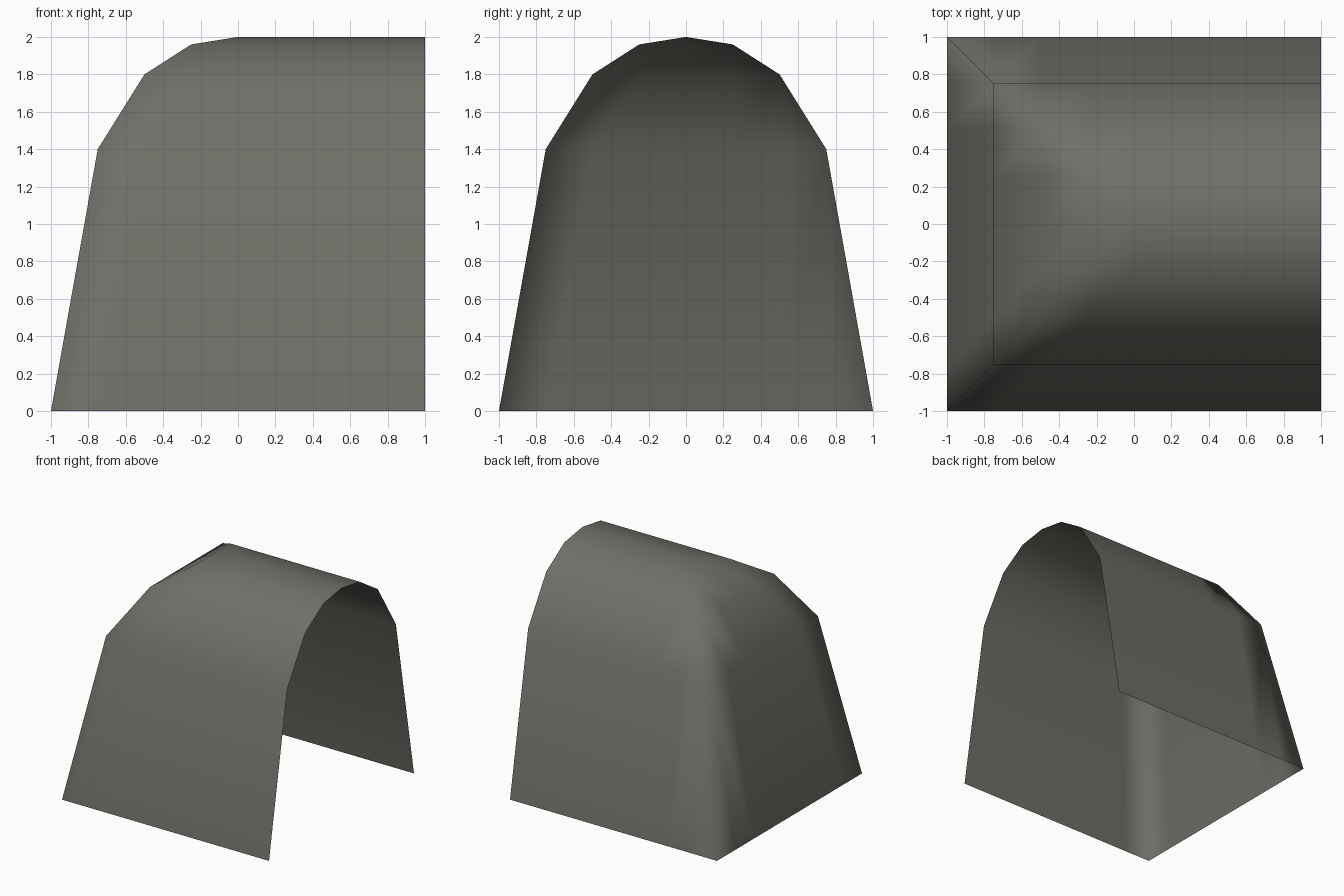
import bpy, bmesh

if "Cube" in bpy.data.objects:
    bpy.data.objects.remove(bpy.data.objects["Cube"])

# Height of the shell for each distance step out from the ridge
PROFILE = [2.0, 1.96, 1.8, 1.4, 0.0]


def reach(co):
    # distance from the ridge line: a vault along x, hipped at the left end
    return max(abs(co.y), -co.x, 0.0)


# Vaulted shell: a flat grid lifted by the profile, open at the right and below
bm = bmesh.new()
bmesh.ops.create_grid(bm, x_segments=8, y_segments=8, size=1)

# Fold the quads that sit on the two hip lines along the hip
for f in list(bm.faces):
    c = f.calc_center_median()
    if c.x < 0 and abs(abs(c.y) + c.x) < 0.01:
        hip = [v for v in f.verts if abs(abs(v.co.y) + v.co.x) < 0.01]
        bmesh.utils.face_split(f, hip[0], hip[1])

for v in bm.verts:
    v.co.z = PROFILE[round(reach(v.co) * 4)]
for f in bm.faces:
    f.smooth = True
    f.normal_update()
    if f.normal.z < 0:
        f.normal_flip()

mesh = bpy.data.meshes.new("vaulted_shell")
bm.to_mesh(mesh)
bm.free()
shell = bpy.data.objects.new("vaulted_shell", mesh)
bpy.context.collection.objects.link(shell)

# One grey colour all over
grey = bpy.data.materials.new("warm_grey")
grey.diffuse_color = (0.16, 0.162, 0.139, 1)
grey.use_nodes = True
grey.node_tree.nodes["Principled BSDF"].inputs["Base Color"].default_value = grey.diffuse_color
mesh.materials.append(grey)
